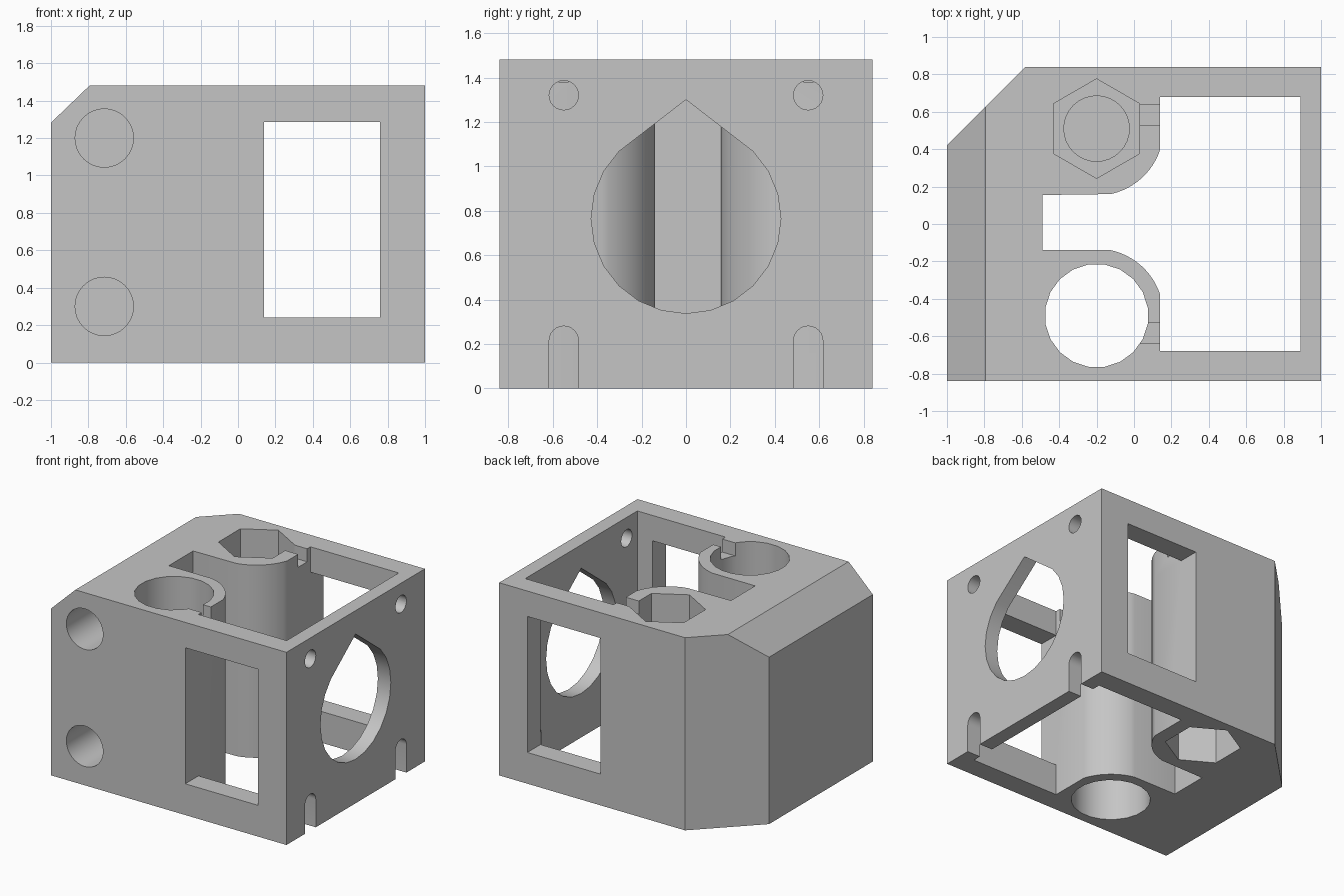
import bpy, bmesh, math
from mathutils import Vector

cube = bpy.data.objects.get("Cube")
if cube:
    bpy.data.objects.remove(cube, do_unlink=True)

W, D, H = 1.0, 0.84, 1.48          # half width, half depth, height
ROD_X, ROD_Y, BEARING_Y = -0.2, 0.51, -0.49

# Single plastic colour
plastic = bpy.data.materials.new("grey plastic")
plastic.use_nodes = True
grey = (0.56, 0.56, 0.56, 1)
plastic.diffuse_color = grey
plastic.node_tree.nodes["Principled BSDF"].inputs["Base Color"].default_value = grey

PLACE = {
    "x": lambda a, b, h: Vector((h, a, b)),
    "y": lambda a, b, h: Vector((a, h, b)),
    "z": lambda a, b, h: Vector((a, b, h)),
}


def prism(name, points, axis, lo, hi):
    """Extrude a flat outline along an axis."""
    bm = bmesh.new()
    place = PLACE[axis]
    face = bm.faces.new([bm.verts.new(place(a, b, lo)) for a, b in points])
    new = bmesh.ops.extrude_face_region(bm, geom=[face])["geom"]
    verts = [g for g in new if isinstance(g, bmesh.types.BMVert)]
    bmesh.ops.translate(bm, verts=verts, vec=place(0, 0, hi - lo))
    bmesh.ops.recalc_face_normals(bm, faces=bm.faces)
    mesh = bpy.data.meshes.new(name)
    bm.to_mesh(mesh)
    bm.free()
    mesh.materials.append(plastic)
    obj = bpy.data.objects.new(name, mesh)
    bpy.context.collection.objects.link(obj)
    return obj


def arc(cx, cy, r, start, end, n):
    angles = [math.radians(start + (end - start) * i / n) for i in range(n + 1)]
    return [(cx + r * math.cos(t), cy + r * math.sin(t)) for t in angles]


def circle(cx, cy, r, n, start=0):
    return arc(cx, cy, r, start, start + 360, n)[:-1]


def rect(a0, a1, b0, b1):
    return [(a0, b0), (a1, b0), (a1, b1), (a0, b1)]


# Block with its back corner cut off
body = prism("carriage_block",
             [(-W, -D), (W, -D), (W, D), (-0.58, D), (-W, 0.42)], "z", 0, H)
cutters = []


def cut(name, points, axis, lo, hi):
    cutters.append(prism(name, points, axis, lo, hi))


# Sloped upper side edge
cut("edge_bevel", [(-1.2, 1.09), (-0.69, 1.58), (-1.2, 1.58)], "y", -1, 1)

# Open shaft wrapping around the two rounded columns
R, EDGE = 0.358, 0.14
a0 = math.degrees(math.acos((EDGE - ROD_X) / R))
a1 = math.degrees(math.asin(0.35 / R))
front_arc = arc(ROD_X, BEARING_Y, R, a0, a1, 12)
back_arc = arc(ROD_X, ROD_Y, R, -a1, -a0, 12)
cut("shaft", [(0.89, -0.68), (0.89, 0.68), (EDGE, 0.68)] + back_arc[::-1]
    + [(-0.49, 0.155), (-0.49, -0.14)] + front_arc[::-1] + [(EDGE, -0.68)],
    "z", -0.2, H + 0.2)

# Windows through the front and back walls
cut("window", rect(EDGE, 0.76, 0.24, 1.285), "y", -1, 1)

# Bearing bore, threaded rod bore and its two nut pockets
cut("bearing_bore", circle(ROD_X, BEARING_Y, 0.277, 20, 9), "z", -0.2, H + 0.2)
cut("lower_nut_pocket", circle(ROD_X, ROD_Y, 0.266, 6, 30), "z", -0.2, 0.4)
cut("upper_nut_pocket", circle(ROD_X, ROD_Y, 0.266, 6, 30), "z", 1.08, H + 0.2)
cut("rod_bore", circle(ROD_X, ROD_Y, 0.175, 32), "z", 0.42, 1.2)

# Blind rod sockets in the front
for z in (0.3, 1.2):
    cut("rod_socket", circle(-0.715, z, 0.156, 32), "y", -1, 0.42)

# Teardrop opening in the side wall
cut("teardrop_opening", arc(0, 0.765, 0.427, 135, 405, 18) + [(0, 1.3)], "x", 0.8, 1.2)

for side in (-1, 1):
    # Screw hole, open slot below it, and wire notch in the column rim
    cut("screw_hole", circle(side * 0.55, 1.32, 0.066, 24), "x", 0.8, 1.2)
    cut("screw_slot", arc(side * 0.55, 0.215, 0.066, 0, 180, 12)
        + [(side * 0.55 - 0.066, -0.2), (side * 0.55 + 0.066, -0.2)], "x", 0.8, 1.2)
    cut("rim_notch", rect(-0.1, 0.3, side * 0.585 - 0.055, side * 0.585 + 0.055),
        "z", 1.38, H + 0.2)

# Carve the block
bpy.context.view_layer.objects.active = body
for tool in cutters:
    mod = body.modifiers.new(tool.name, "BOOLEAN")
    mod.operation = "DIFFERENCE"
    mod.solver = "EXACT"
    mod.object = tool
    bpy.ops.object.modifier_apply(modifier=mod.name)
    bpy.data.objects.remove(tool, do_unlink=True)

# Smooth the bores, keep corners crisp
bpy.ops.object.select_all(action="DESELECT")
body.select_set(True)
bpy.ops.object.shade_smooth_by_angle(angle=math.radians(30))
